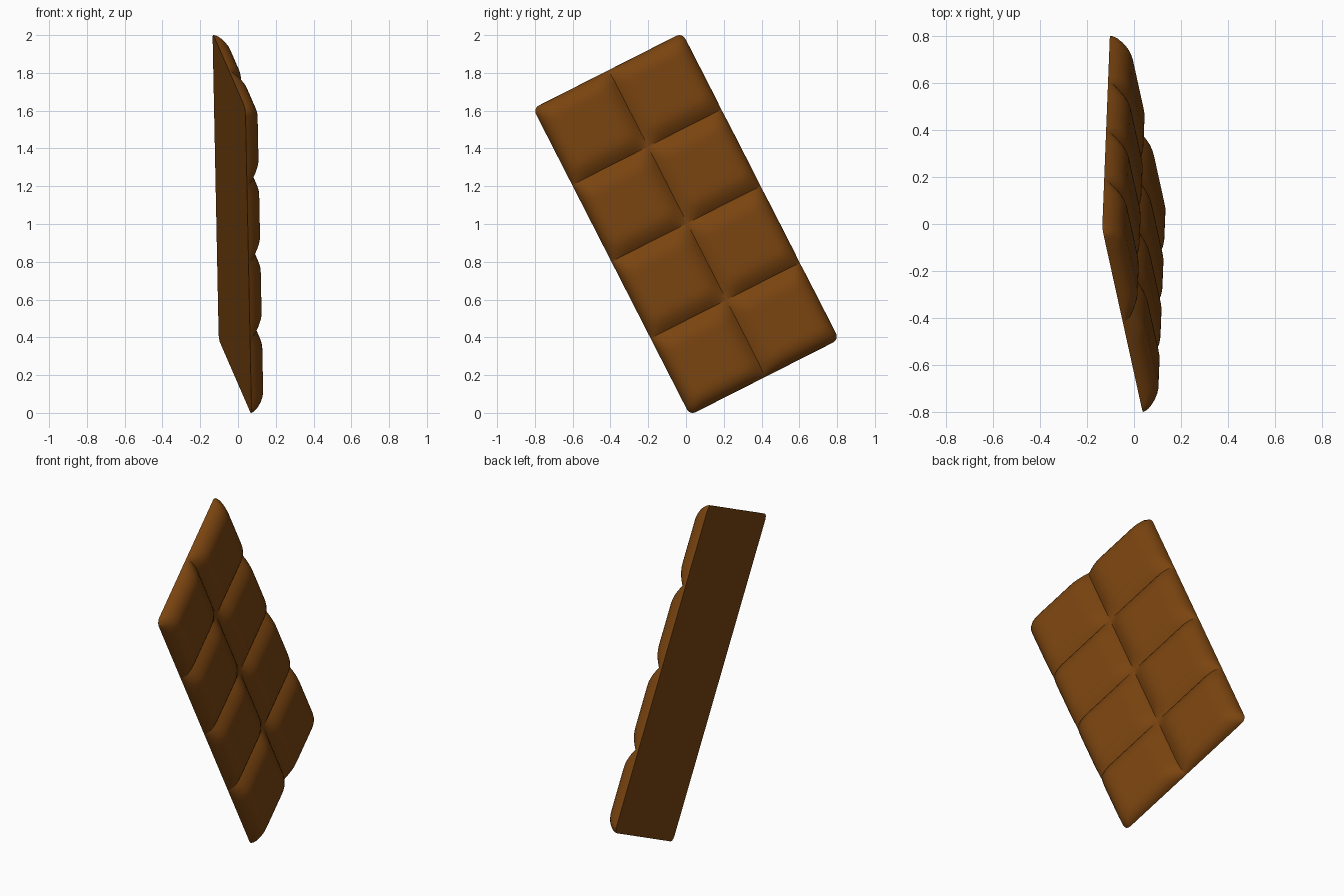
import bpy, bmesh, math
from mathutils import Vector, Matrix

if "Cube" in bpy.data.objects:
    bpy.data.objects.remove(bpy.data.objects["Cube"])

HALF_W, HALF_L = 0.451, 0.912      # half width and half length of the slab
COLS, ROWS, STEPS = 2, 4, 24       # block layout and samples per block
HEIGHT, GROOVE = 0.082, 0.52       # full height, groove depth as a fraction
RIM, NOTCH, CORNER = 0.10, 0.11, 0.035


def samples(half, cells):
    """Positions across the slab, bunched at the block borders."""
    size = 2 * half / cells
    pts = [-half + size * (c + 0.5 - 0.5 * math.cos(math.pi * i / STEPS))
           for c in range(cells) for i in range(STEPS)]
    return pts + [half]


def rim(p, half):
    """Rounded rise from the outer edge."""
    t = max(0, min(1, (half - abs(p)) / RIM))
    return math.sqrt(max(0, 1 - (1 - t) ** 2))


def notch(p, half, cells):
    """V groove with rounded shoulders at each inner border."""
    size = 2 * half / cells
    d = min(abs(p + half - size * k) for k in range(1, cells))
    return 1 - (1 - min(1, d / NOTCH)) ** 2


def round_corner(x, y):
    """Pull the square corner onto a small arc."""
    a, b = abs(x) - (HALF_W - CORNER), abs(y) - (HALF_L - CORNER)
    if a > 0 and b > 0:
        k = max(a, b) / math.hypot(a, b)
        x = math.copysign(HALF_W - CORNER + a * k, x)
        y = math.copysign(HALF_L - CORNER + b * k, y)
    return x, y


# Moulded front surface
bm = bmesh.new()
grid = []
for y in samples(HALF_L, ROWS):
    row = []
    for x in samples(HALF_W, COLS):
        block = notch(x, HALF_W, COLS) * notch(y, HALF_L, ROWS)
        z = HEIGHT * rim(x, HALF_W) * rim(y, HALF_L) * (1 - GROOVE * (1 - block))
        row.append(bm.verts.new((*round_corner(x, y), z)))
    grid.append(row)
for r0, r1 in zip(grid, grid[1:]):
    for i in range(len(r0) - 1):
        bm.faces.new((r0[i], r0[i + 1], r1[i + 1], r1[i]))

# Flat back
loop = (grid[0][:-1] + [r[-1] for r in grid[:-1]]
        + grid[-1][:0:-1] + [r[0] for r in grid[:0:-1]])
bm.faces.new(loop[::-1])
bmesh.ops.recalc_face_normals(bm, faces=bm.faces)

# Tilt the slab so it stands on one corner
u = Vector((-0.018, -0.455, 0.89)).normalized()
v = Vector((-0.193, 0.876, 0.444))
v = (v - u * v.dot(u)).normalized()
w = v.cross(u)
turn = Matrix((v, u, w)).transposed()
bmesh.ops.transform(bm, matrix=turn.to_4x4(), verts=bm.verts)
low = min(p.co.z for p in bm.verts)
bmesh.ops.translate(bm, verts=bm.verts, vec=(-0.0315, 0, -low))

mesh = bpy.data.meshes.new("chocolate_bar")
bm.to_mesh(mesh)
bm.free()
bar = bpy.data.objects.new("chocolate_bar", mesh)
bpy.context.collection.objects.link(bar)

mat = bpy.data.materials.new("chocolate")
mat.diffuse_color = (0.195, 0.058, 0.005, 1)
mat.use_nodes = True
mat.node_tree.nodes["Principled BSDF"].inputs["Base Color"].default_value = mat.diffuse_color
mesh.materials.append(mat)

bpy.context.view_layer.objects.active = bar
bar.select_set(True)
bpy.ops.object.shade_smooth_by_angle(angle=math.radians(40))
